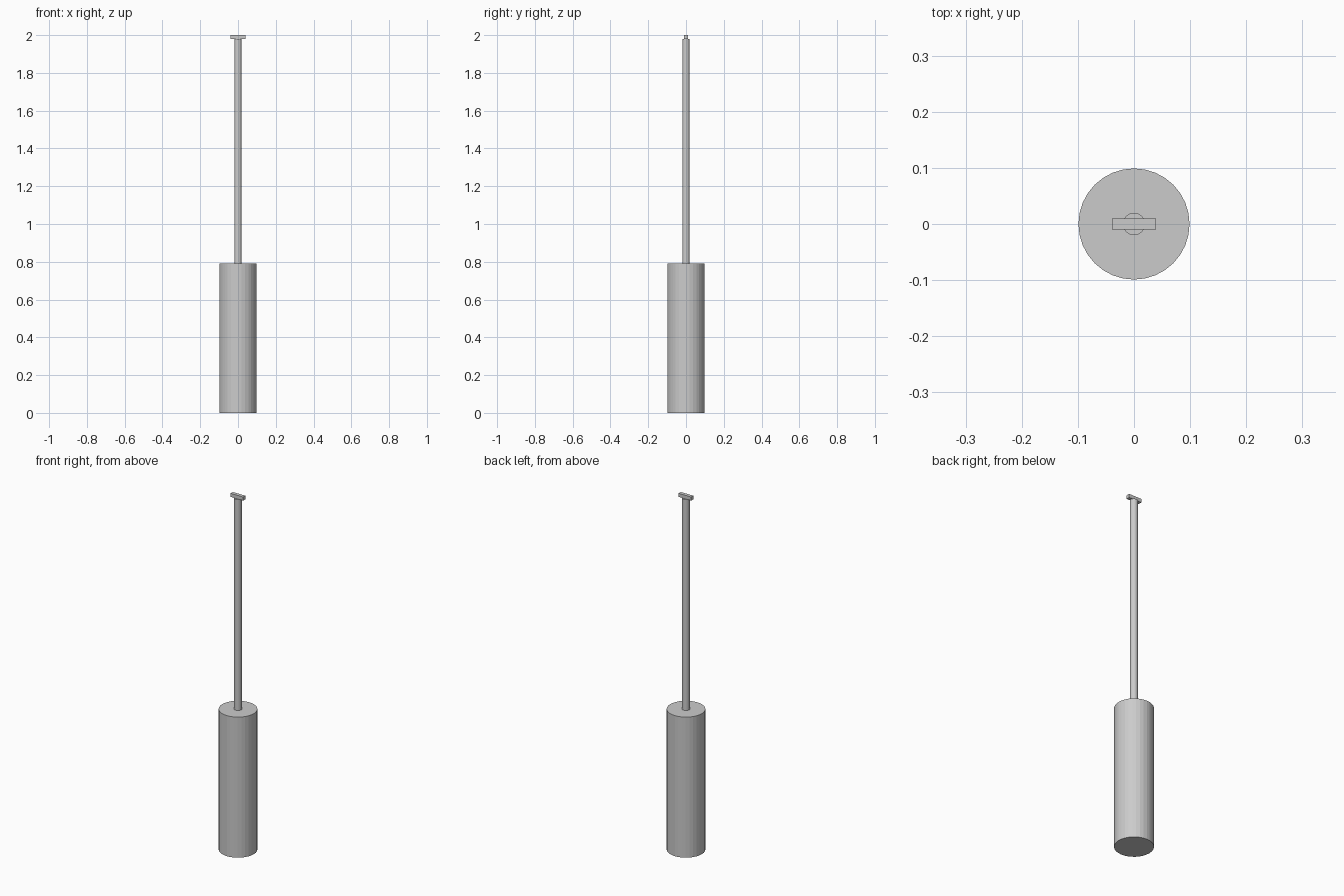
import bpy

if "Cube" in bpy.data.objects:
    bpy.data.objects.remove(bpy.data.objects["Cube"])


def cylinder(name, radius, z0, z1):
    bpy.ops.mesh.primitive_cylinder_add(vertices=32, radius=radius, depth=z1 - z0,
                                        location=(0, 0, (z0 + z1) / 2))
    bpy.context.object.name = name


# Heavy lower body and slim rod standing on it
cylinder("body", 0.099, 0.0, 0.792)
cylinder("rod", 0.0198, 0.792, 1.98)

# Small crossbar on the rod's tip
bpy.ops.mesh.primitive_cube_add(size=1, location=(0, 0, 1.99))
bar = bpy.context.object
bar.name = "crossbar"
bar.scale = (0.0785, 0.0198, 0.02)
bpy.ops.object.transform_apply(location=False, rotation=False, scale=True)
